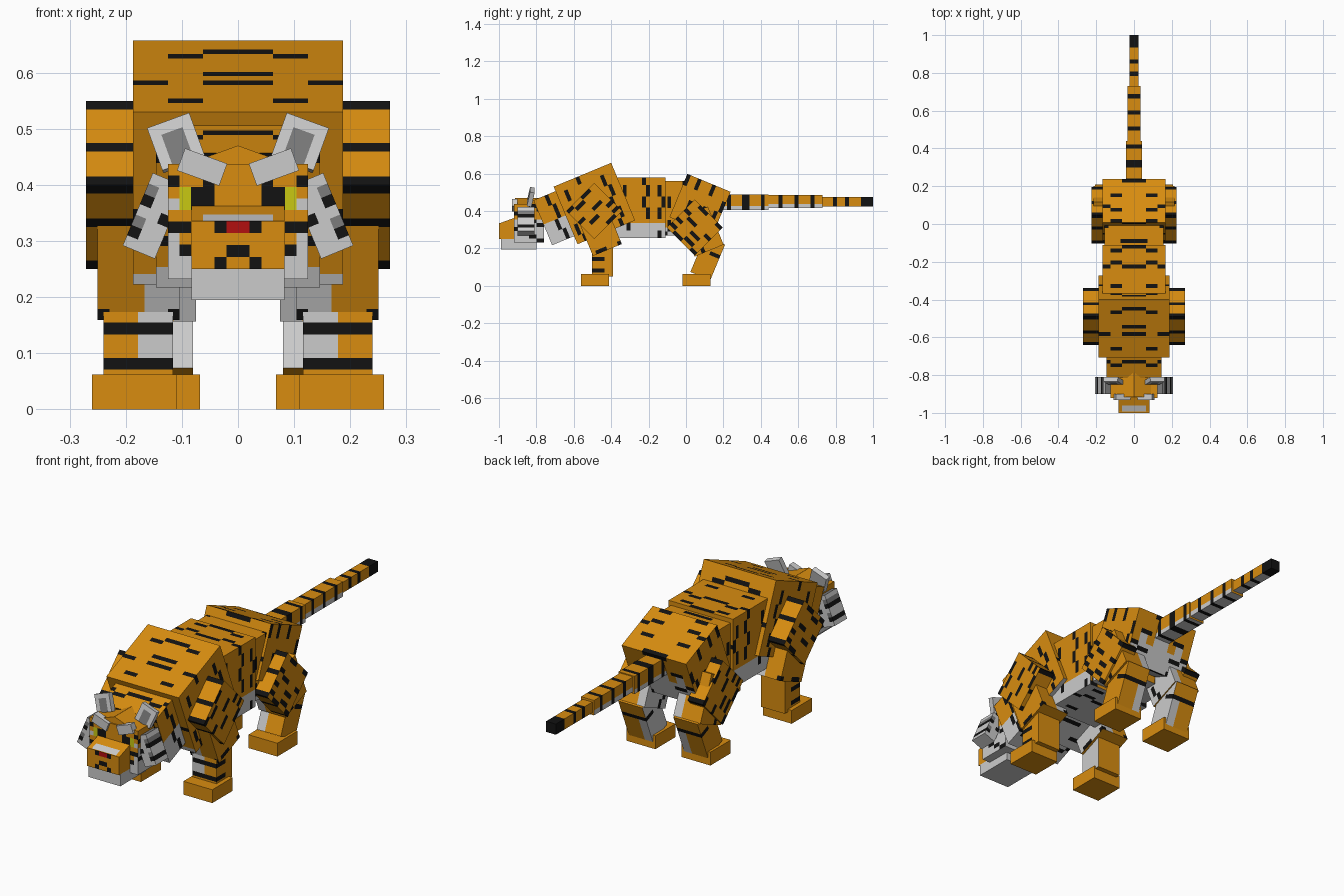
import bpy, bmesh, random
from math import radians, floor
from mathutils import Matrix, Vector

old = bpy.data.objects.get("Cube")
if old:
    bpy.data.objects.remove(old, do_unlink=True)

PX = 0.0208  # size of one painted square

# Flat colours
PALETTE = {
    "O": ("orange fur", (0.69, 0.265, 0.005)),
    "K": ("black stripe", (0.006, 0.006, 0.006)),
    "W": ("white fur", (0.60, 0.60, 0.60)),
    "G": ("grey fur", (0.20, 0.20, 0.20)),
    "R": ("red nose", (0.45, 0.005, 0.005)),
    "Y": ("yellow eye", (0.58, 0.58, 0.006)),
}
KEYS = list(PALETTE)
MATS = []
for label, rgb in PALETTE.values():
    m = bpy.data.materials.new(label)
    m.use_nodes = True
    m.diffuse_color = (*rgb, 1)
    m.node_tree.nodes["Principled BSDF"].inputs["Base Color"].default_value = (*rgb, 1)
    MATS.append(m)


def box(name, size, centre, paint, tilt=0, roll=0, flip=1):
    """Box of painted squares; tilt turns about x, roll about y, flip -1 mirrors it."""
    h = Vector(size) / 2
    turn = Matrix.Rotation(radians(roll), 3, 'Y') @ Matrix.Rotation(radians(tilt), 3, 'X')
    bm = bmesh.new()
    count = [max(1, round(s / PX)) for s in size]
    for axis in range(3):
        a, b = (axis + 1) % 3, (axis + 2) % 3
        for side in (-1, 1):
            n = Vector((0, 0, 0))
            n[axis] = side

            def point(i, j):
                p = Vector((0, 0, 0))
                p[axis] = side * h[axis]
                p[a] = (2 * i / count[a] - 1) * h[a]
                p[b] = (2 * j / count[b] - 1) * h[b]
                return p

            grid = {}
            for i in range(count[a] + 1):
                for j in range(count[b] + 1):
                    p = turn @ point(i, j) + Vector(centre)
                    p.x *= flip
                    grid[i, j] = bm.verts.new(p)
            for i in range(count[a]):
                for j in range(count[b]):
                    ring = [grid[i, j], grid[i + 1, j], grid[i + 1, j + 1], grid[i, j + 1]]
                    if side * flip < 0:
                        ring.reverse()
                    f = bm.faces.new(ring)
                    f.material_index = KEYS.index(paint(n, point(i + .5, j + .5), h))
    bmesh.ops.remove_doubles(bm, verts=bm.verts, dist=0.0005)
    mesh = bpy.data.meshes.new(name)
    bm.to_mesh(mesh)
    bm.free()
    for m in MATS:
        mesh.materials.append(m)
    ob = bpy.data.objects.new(name, mesh)
    bpy.context.collection.objects.link(ob)


def pair(name, *args, **kw):
    box("left_" + name, *args, **kw)
    box("right_" + name, *args, flip=-1, **kw)


def plain(key):
    return lambda n, p, h: key


def tiger(seed, white=None, gap=4, along_z=False, amount=0.62):
    """Broken stripes over orange, with a ragged white zone where the rule asks."""
    def paint(n, p, h):
        u = p.z if n.y or (along_z and n.x) else p.y
        v = p.y if along_z and n.x else p.z if n.x else abs(p.x)
        i, j = floor(u / PX + 0.5), floor(v / PX)
        seg = j // 3
        rng = random.Random(seed * 7919 + (i // gap) * 131 + seg * 17)
        row = (seg + i // gap) % 2 + 1
        if i % gap == row and rng.random() < amount:
            return "K"
        ragged = PX * random.Random(seed + j // 2 * 31).choice((-1, 0, 1, 2))
        return "W" if white and white(n, p, h, ragged) else "O"
    return paint


def picture(rows, rest):
    """Mirrored picture on the front, listed from the middle outwards."""
    def paint(n, p, h):
        if n.y < 0:
            row = rows[min(len(rows) - 1, int((h.z - p.z) / PX))]
            return row[min(len(row) - 1, int(abs(p.x) / PX))]
        return rest(n, p, h)
    return paint


def belly(n, p, h, r):
    return n.z < 0 or (n.x and p.z < -h.z + 1.5 * PX + r)


def throat(n, p, h, r):
    return n.z < 0 or (bool(n.x) and p.z < r) or (n.y < 0 and p.z < -h.z + 2 * PX)


def rump(n, p, h, r):
    return n.z < 0 or (n.y > 0 and p.z < r)


def inner(n, p, h, r):
    return n.x < 0 or (n.y and p.x < -h.x / 2 + r and p.z < h.z / 2)


# Body
box("chest", (.375, .333, .333), (0, -.49, .44),
    tiger(3, lambda n, p, h, r: n.z < 0 or (n.y < 0 and p.z < -h.z + PX)), tilt=22.5)
box("middle_body", (.334, .29, .325), (0, -.255, .4175), tiger(5, belly))
box("loin", (.31, .20, .29), (0, -.04, .415), tiger(8, belly))
box("pelvis", (.334, .25, .25), (0, .075, .435), tiger(11, rump), tilt=-22.5)
box("neck", (.292, .25, .26), (0, -.65, .385), tiger(14, throat), tilt=22.5)

# Front legs
pair("shoulder", (.09, .212, .212), (.226, -.49, .40), tiger(21, gap=3, amount=.5), tilt=-45)
pair("forearm", (.146, .167, .25), (.177, -.468, .307),
     tiger(23, inner, along_z=True, amount=.45), tilt=22.5)


def shank(n, p, h):
    level = int((h.z - p.z) / PX)
    if n.y < 0 and level in (5, 8):
        return "K"
    if n.x < 0 or (n.y < 0 and p.x < 0 and level in (4, 6, 7)):
        return "W"
    return "K" if n.x > 0 and level in (5, 8) and p.y < PX else "O"


pair("front_shank", (.124, .114, .21), (.178, -.446, .155), shank)
pair("front_foot", (.15, .15, .0625), (.185, -.487, .03125), plain("O"))

# Hind legs
pair("thigh", (.08, .212, .212), (.185, .047, .312), tiger(31, gap=3, amount=.5), tilt=45)
pair("knee", (.14, .167, .22), (.145, .082, .29), tiger(33, inner, amount=.5), tilt=22.5)
pair("hind_shank", (.125, .115, .205), (.143, .116, .147),
     tiger(36, inner, along_z=True, amount=.4), tilt=-22.5)
pair("hind_foot", (.15, .15, .0625), (.143, .055, .03125), plain("O"))


# Tail in three narrowing lengths
def ringed(n, p, h):
    if floor(p.y / PX) % 4 == 0:
        return "K"
    return "W" if n.z < 0 or (n.x and p.z < -h.z / 2) else "O"


def tip(n, p, h):
    return "K" if p.y > h.y - 2 * PX else ringed(n, p, h)


box("tail_base", (.083, .26, .083), (0, .31, .448), ringed)
box("tail_middle", (.068, .30, .07), (0, .58, .45), ringed)
box("tail_end", (.05, .28, .05), (0, .86, .45), tip)


# Head
def head_rest(n, p, h):
    if n.x:
        k = floor(p.z / PX) + floor(p.y / PX / 2)
        return "K" if k % 4 == 0 else "W" if p.z < PX else "O"
    if n.z > 0:
        return "K" if floor(p.y / PX) % 3 == 0 and abs(p.x) < 2 * PX else "O"
    return "W"


FACE = ["OOOOOO", "OOKOOK", "OOKKYO", "OOKKYW", "OOOOOO",
        "OOOOKK", "OOOOOW", "OOOOKW", "WWWWWW", "WWWWWW"]
box("head", (.25, .16, .205), (0, -.84, .335), picture(FACE, head_rest))
pair("forehead", (.10, .13, .06), (.037, -.85, .425), tiger(41, amount=.3), roll=20)
pair("brow", (.08, .03, .042), (.064, -.916, .432), plain("W"), roll=-20)

# Muzzle
SNOUT = ["RKOO", "OOOO", "KOOO", "OKOO"]
box("snout", (.166, .10, .085), (0, -.95, .293), picture(SNOUT, plain("O")))
box("nose_bridge", (.166, .10, .05), (0, -.944, .327),
    lambda n, p, h: "W" if n.z > 0 and p.y < -h.y + 2 * PX and abs(p.x) < 3 * PX else "O",
    tilt=20)
box("jaw", (.166, .19, .058), (0, -.895, .224), plain("W"))


# Ears and cheek fur
def ear_paint(n, p, h):
    return "G" if n.y < 0 and abs(p.x) < PX and p.z < h.z - PX else "W"


def cheek_paint(n, p, h):
    level = int((h.z - p.z) / PX)
    if n.z or level == 0:
        return "G" if n.z > 0 else "W"
    if n.y:
        return "K" if level in (2, 5) and p.x > 0 or level == 3 and p.x < 0 else \
            "G" if p.x > 0 and level in (1, 4) else "W"
    return "K" if level in (2, 5) else "G" if level == 1 else "W"


pair("ear", (.08, .025, .082), (.11, -.83, .475), ear_paint, tilt=-12, roll=20)
pair("cheek_fur", (.062, .09, .14), (.150, -.855, .345), cheek_paint, roll=-22.5)
